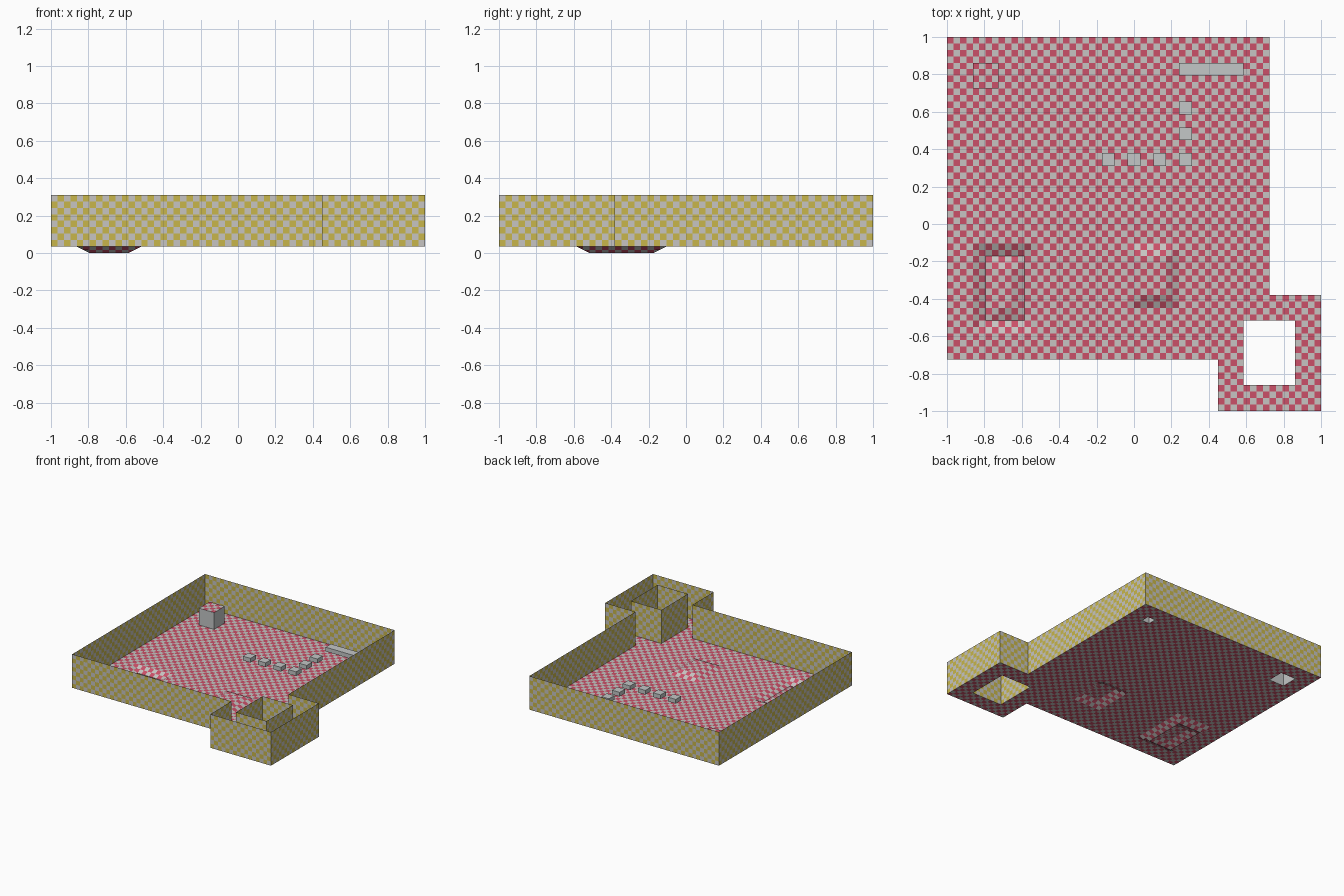
import bpy, bmesh

if "Cube" in bpy.data.objects:
    bpy.data.objects.remove(bpy.data.objects["Cube"])

U = 2 / 29            # one map tile
C = U / 2             # one checker square
F = U / 2             # floor level
WALL = 4 * U          # wall height


def material(name, col):
    m = bpy.data.materials.new(name)
    m.diffuse_color = (*col, 1)
    m.use_nodes = True
    m.node_tree.nodes["Principled BSDF"].inputs["Base Color"].default_value = m.diffuse_color
    return m


GREY = material("light_grey", (0.57, 0.56, 0.54))
RED = material("rose_red", (0.60, 0.08, 0.14))
YELLOW = material("mustard_yellow", (0.58, 0.47, 0.07))
STONE = material("block_grey", (0.55, 0.57, 0.57))


def X(i):
    return -1 + i * U


def Y(j):
    return 1 - j * U


def finish(name, bm, mats):
    bmesh.ops.remove_doubles(bm, verts=bm.verts, dist=1e-5)
    me = bpy.data.meshes.new(name)
    bm.to_mesh(me)
    bm.free()
    for m in mats:
        me.materials.append(m)
    ob = bpy.data.objects.new(name, me)
    bpy.context.collection.objects.link(ob)
    return ob


def checker(bm, n, m, point, keep=lambda a, b: True):
    """Grid of n by m checker squares placed by point(a, b)."""
    cache = {}

    def v(a, b):
        if (a, b) not in cache:
            cache[a, b] = bm.verts.new(point(a, b))
        return cache[a, b]

    for a in range(n):
        for b in range(m):
            if keep(a + 0.5, b + 0.5):
                f = bm.faces.new((v(a, b), v(a, b + 1), v(a + 1, b + 1), v(a + 1, b)))
                f.material_index = (a + b) % 2


def inside(i, j, r):
    return r[0] < i < r[1] and r[2] < j < r[3]


def slope(i, j, r):
    """0 outside the rectangle, rising to 1 one tile inside it."""
    return max(0, min(1, i - r[0], r[1] - i, j - r[2], r[3] - j))


# Rectangles in tiles: left, right, back, front
ROOM, NOOK = (0, 25, 0, 25), (21, 29, 20, 29)
SHAFT, CRATE, POST = (23, 27, 22, 27), (2, 4, 2, 4), (22, 23, 2, 3)
PIT, PIT_MOUND, MOUND = (2, 7, 16, 23), (3, 6, 17, 22), (14, 18, 16, 21)


def ground(a, b):
    i, j = a / 2, b / 2
    z = F + C * (slope(i, j, MOUND) - slope(i, j, PIT) + 0.8 * slope(i, j, PIT_MOUND))
    return X(i), Y(j), z


def is_floor(a, b):
    i, j = a / 2, b / 2
    holes = any(inside(i, j, r) for r in (SHAFT, CRATE, POST))
    return (inside(i, j, ROOM) or inside(i, j, NOOK)) and not holes


# Floor with pit, mounds and openings
bm = bmesh.new()
checker(bm, 58, 58, ground, is_floor)
finish("floor", bm, [RED, GREY])


# Thin walls along a closed outline of tile corners
def walls(name, pts):
    bm = bmesh.new()
    for (i0, j0), (i1, j1) in zip(pts, pts[1:] + pts[:1]):
        n = 2 * max(abs(i1 - i0), abs(j1 - j0))

        def p(a, b):
            t = a / n
            return X(i0 + (i1 - i0) * t), Y(j0 + (j1 - j0) * t), F + b * C
        checker(bm, n, 8, p)
    finish(name, bm, [YELLOW, GREY])


walls("outer_walls", [(0, 0), (0, 25), (21, 25), (21, 29), (29, 29), (29, 20), (25, 20), (25, 0)])
walls("shaft_walls", [(23, 22), (27, 22), (27, 27), (23, 27)])


# Boxes on the tile grid
def box(name, r, z0, z1, mats, bottom=True):
    bm = bmesh.new()
    bmesh.ops.create_cube(bm, size=1)
    for v in bm.verts:
        v.co = (X(r[1] if v.co.x > 0 else r[0]),
                Y(r[2] if v.co.y > 0 else r[3]),
                z1 if v.co.z > 0 else z0)
    bm.normal_update()
    drop = [f for f in bm.faces if f.normal.z < -0.5 and not bottom]
    bmesh.ops.delete(bm, geom=drop, context='FACES_ONLY')
    return finish(name, bm, mats)


# Crate: plain sides, patterned lid, open underneath
crate = box("crate_sides", CRATE, F, F + 2 * U, [STONE], bottom=False)
bm = bmesh.new()
bm.from_mesh(crate.data)
bm.normal_update()
bmesh.ops.delete(bm, geom=[f for f in bm.faces if f.normal.z > 0.5], context='FACES_ONLY')
bm.to_mesh(crate.data)
bm.free()
bm = bmesh.new()
checker(bm, 4, 4, lambda a, b: (X(2 + a / 2), Y(2 + b / 2), F + 2 * U))
finish("crate_lid", bm, [RED, GREY])

# Floating stepping blocks and the end post
steps = [(12, 9), (14, 9), (16, 9), (18, 9), (18, 7), (18, 5)]
steps += [(i, 2) for i in range(18, 22)]
for k, (i, j) in enumerate(steps):
    box(f"stepping_block_{k + 1}", (i, i + 1, j, j + 1), F + 0.75 * U, F + 1.25 * U, [STONE])
box("end_post", POST, F, F + 1.25 * U, [STONE], bottom=False)
